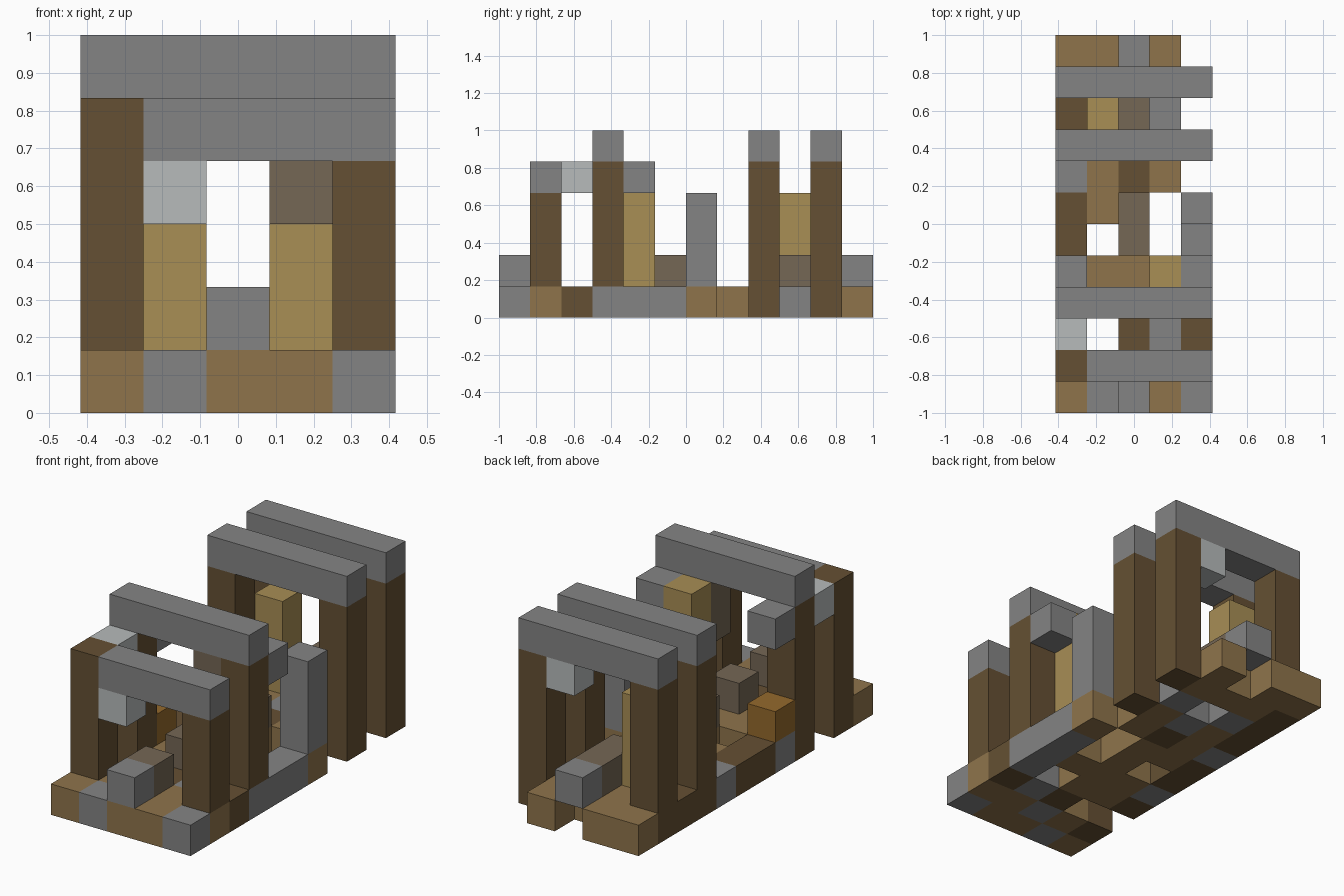
import bpy
import bmesh
from mathutils import Vector

cube = bpy.data.objects.get("Cube")
if cube:
    bpy.data.objects.remove(cube)

U = 1 / 6                       # block size
SIZE = (5, 12)                  # blocks across and deep


def srgb(code):
    values = [int(code[i:i + 2], 16) / 255 for i in (0, 2, 4)]
    return [((v + 0.055) / 1.055) ** 2.4 if v > 0.04 else v / 12.92 for v in values] + [1]


def material(name, code):
    mat = bpy.data.materials.new(name)
    mat.use_nodes = True
    mat.diffuse_color = srgb(code)
    mat.node_tree.nodes["Principled BSDF"].inputs["Base Color"].default_value = srgb(code)
    return mat


STONE = material("stone_grey", "848484")
PLANK = material("plank_brown", "8f744b")
LOG = material("log_dark_brown", "655033")
GOLD = material("straw_gold", "a88e55")
PALE = material("pale_grey", "b7bbbb")
EARTH = material("earth_grey_brown", "756755")
RUST = material("rust_orange", "94692c")


def point(x, y, z):
    return Vector(((x - SIZE[0] / 2) * U, (y - SIZE[1] / 2) * U, z * U))


def finish(name, bm, mats):
    mesh = bpy.data.meshes.new(name)
    bm.to_mesh(mesh)
    bm.free()
    for mat in mats:
        mesh.materials.append(mat)
    obj = bpy.data.objects.new(name, mesh)
    bpy.context.collection.objects.link(obj)


def box(name, mat, start, size=(1, 1, 1)):
    """A box of whole blocks, from its lowest corner block."""
    bm = bmesh.new()
    bmesh.ops.create_cube(bm, size=1)
    low, high = point(*start), point(*[a + b for a, b in zip(start, size)])
    for v in bm.verts:
        v.co = (low + high) / 2 + v.co * (high - low)
    finish(name, bm, [mat])


# Floor: one mosaic slab, rows from front to back
ROWS = ("bgbbg", "dbgbb", "..dgd", "dbb.g", "gbbbg", "d.b.g",
        "dbb.b", "gbdb.", "dbgbd", "dg.g.", "dbbbd", "bb.b.")
KEYS = "gbd"


def tile(x, y):
    return ROWS[y][x] if 0 <= x < SIZE[0] and 0 <= y < SIZE[1] else "."


floor = bmesh.new()
for y in range(SIZE[1]):
    for x in range(SIZE[0]):
        if tile(x, y) == ".":
            continue
        a, b, c, d = (x, y), (x + 1, y), (x + 1, y + 1), (x, y + 1)
        quads = [[p + (1,) for p in (a, b, c, d)], [p + (0,) for p in (d, c, b, a)]]
        # Side walls only where the neighbouring tile is missing
        for p, q, dx, dy in ((a, b, 0, -1), (b, c, 1, 0), (c, d, 0, 1), (d, a, -1, 0)):
            if tile(x + dx, y + dy) == ".":
                quads.append([p + (0,), q + (0,), q + (1,), p + (1,)])
        for quad in quads:
            face = floor.faces.new([floor.verts.new(point(*p)) for p in quad])
            face.material_index = KEYS.index(tile(x, y))
bmesh.ops.remove_doubles(floor, verts=floor.verts, dist=0.001)
finish("floor", floor, [STONE, PLANK, LOG])

# Gateways: a pair of log posts under a stone beam
for name, row, top in (("middle", 3, 5), ("rear", 8, 5), ("back", 10, 5)):
    for side, x in (("right", 0), ("left", 4)):
        box(f"{name}_{side}_post", LOG, (x, row, 1), (1, 1, top - 1))
    box(f"{name}_beam", STONE, (0, row, top), (5, 1, 1))

# Front gateway: the right post rises beside a shorter beam
box("front_right_post", LOG, (0, 1, 1), (1, 1, 4))
box("front_left_post", LOG, (4, 1, 1), (1, 1, 3))
box("front_beam", STONE, (1, 1, 4), (4, 1, 1))

# Pale blocks by the beams
box("front_hanging_block", PALE, (1, 1, 3))
box("front_side_block", PALE, (0, 2, 4))
box("back_hanging_block", PALE, (3, 10, 4))

# Stone blocks and the side tower
box("middle_right_bracket", STONE, (0, 4, 4))
box("middle_left_bracket", STONE, (4, 4, 4))
box("side_tower", STONE, (4, 6, 1), (1, 1, 3))
box("front_step", STONE, (2, 0, 1))
box("back_step", STONE, (2, 11, 1))

# Central spine of earth
box("front_spine", EARTH, (2, 1, 1))
box("middle_spine", EARTH, (2, 3, 1))
box("center_spine", EARTH, (2, 5, 1), (1, 2, 1))
box("back_spine", EARTH, (2, 9, 1), (1, 2, 1))
box("upper_earth_block", EARTH, (3, 3, 3), (1, 1, 2))

# Straw columns and the rust block
box("middle_straw_column", GOLD, (3, 4, 1), (1, 1, 4))
box("back_straw_column", GOLD, (1, 9, 1), (1, 1, 3))
box("rust_block", RUST, (0, 4, 1))
